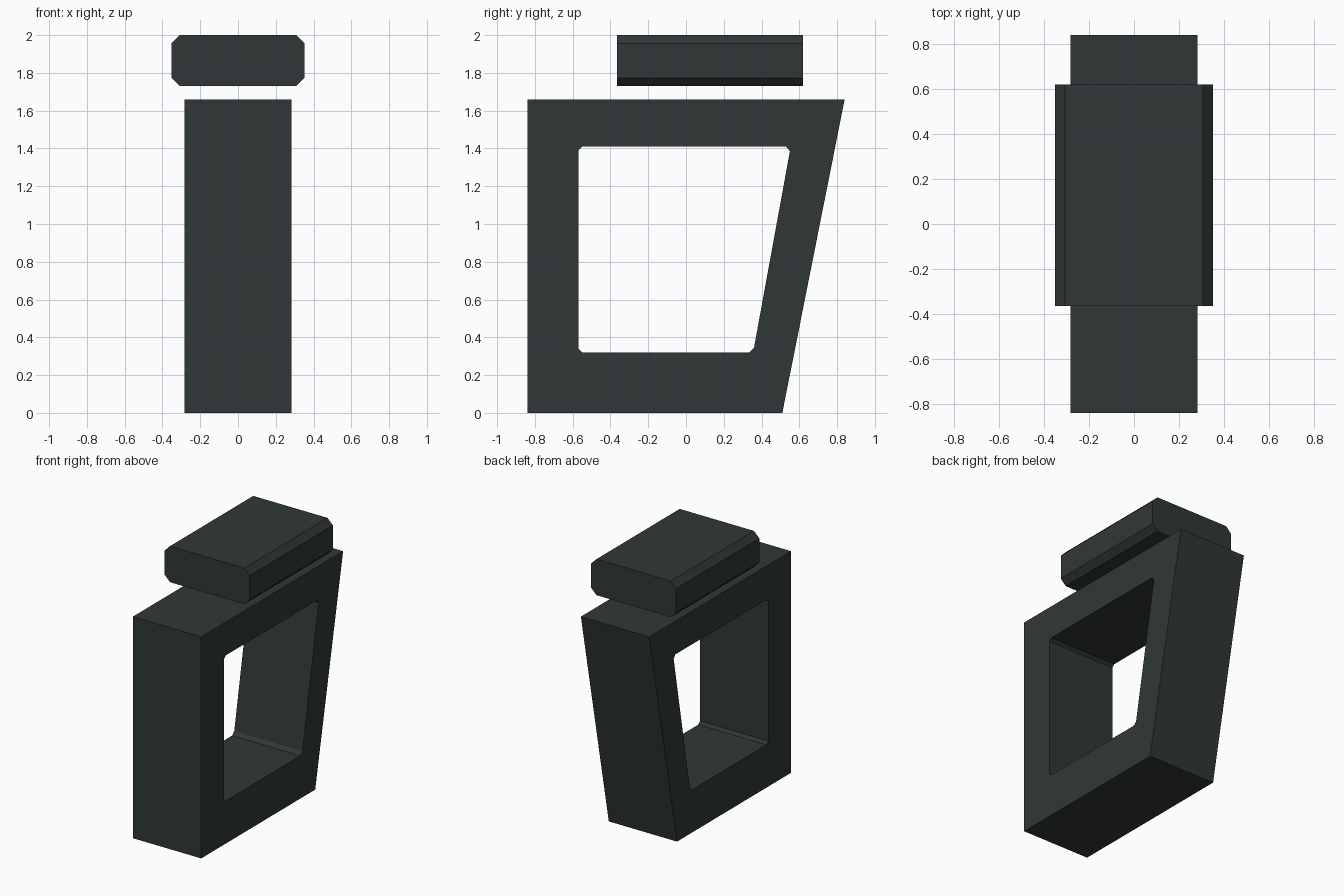
import bpy, bmesh

if "Cube" in bpy.data.objects:
    bpy.data.objects.remove(bpy.data.objects["Cube"])

slate = bpy.data.materials.new("dark slate")
slate.diffuse_color = (0.029, 0.039, 0.037, 1)
slate.use_nodes = True
slate.node_tree.nodes["Principled BSDF"].inputs["Base Color"].default_value = slate.diffuse_color


def finish(name, bm):
    bmesh.ops.recalc_face_normals(bm, faces=bm.faces)
    mesh = bpy.data.meshes.new(name)
    bm.to_mesh(mesh)
    bm.free()
    mesh.materials.append(slate)
    obj = bpy.data.objects.new(name, mesh)
    bpy.context.collection.objects.link(obj)
    return obj


def ring(bm, points, x):
    return [bm.verts.new((x, y, z)) for y, z in points]


def bridge(bm, a, b):
    n = len(a)
    for i in range(n):
        j = (i + 1) % n
        bm.faces.new((a[i], a[j], b[j], b[i]))


# Body: slanted side profile (y, z) with a through opening, clipped corners
HALF_W = 0.283
outer = [(-0.84, 0), (0.51, 0), (0.84, 1.66), (-0.84, 1.66)]
inner = [(-0.57, 0.34), (-0.55, 0.32), (0.335, 0.32), (0.36, 0.345),
         (0.55, 1.385), (0.53, 1.41), (-0.55, 1.41), (-0.57, 1.39)]
bm = bmesh.new()
sides = []
for x in (-HALF_W, HALF_W):
    o, h = ring(bm, outer, x), ring(bm, inner, x)
    for i in range(4):
        bm.faces.new((o[i], h[2 * i], h[2 * i + 1]))
        bm.faces.new((o[i], o[(i + 1) % 4], h[(2 * i + 2) % 8], h[2 * i + 1]))
    sides.append((o, h))
bridge(bm, sides[0][0], sides[1][0])
bridge(bm, sides[0][1], sides[1][1])
finish("hollow_frame", bm)

# Cap: floating block with its four lengthwise edges chamfered
bm = bmesh.new()
bmesh.ops.create_cube(bm, size=1)
bmesh.ops.scale(bm, vec=(0.704, 0.985, 0.27), verts=bm.verts)
long_edges = [e for e in bm.edges if abs(e.verts[0].co.y - e.verts[1].co.y) > 0.5]
bmesh.ops.bevel(bm, geom=long_edges, offset=0.044, offset_type='OFFSET',
                segments=1, affect='EDGES')
bmesh.ops.translate(bm, vec=(0, 0.1275, 1.865), verts=bm.verts)
finish("top_cap", bm)
